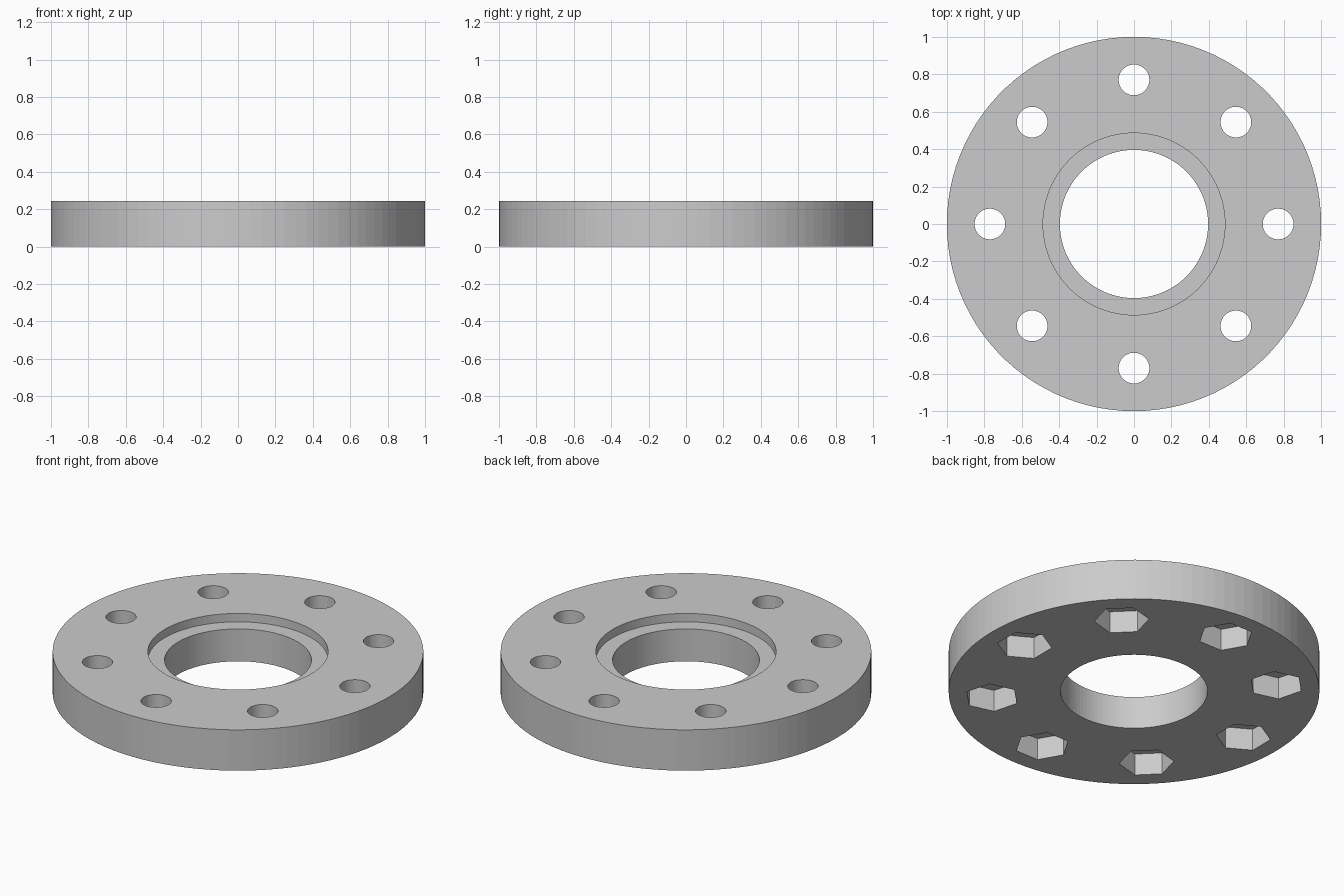
import bpy
import bmesh
from math import cos, sin, tau
from mathutils import Matrix, Vector

HEIGHT = 0.243
BOLT_COUNT = 8
BOLT_CIRCLE = 0.77

if "Cube" in bpy.data.objects:
    bpy.data.objects.remove(bpy.data.objects["Cube"], do_unlink=True)

# Single plain grey
grey = bpy.data.materials.new("plain_grey")
grey.use_nodes = True
colour = (0.6, 0.6, 0.6, 1)
grey.diffuse_color = colour
grey.node_tree.nodes["Principled BSDF"].inputs["Base Color"].default_value = colour


def make_object(name, bm):
    bmesh.ops.recalc_face_normals(bm, faces=bm.faces)
    mesh = bpy.data.meshes.new(name)
    bm.to_mesh(mesh)
    bm.free()
    mesh.materials.append(grey)
    obj = bpy.data.objects.new(name, mesh)
    bpy.context.collection.objects.link(obj)
    return obj


def lathe(name, profile, segments):
    """Revolve a closed (radius, z) profile about the z axis."""
    bm = bmesh.new()
    rings = []
    for i in range(segments):
        a = tau * i / segments
        rings.append([bm.verts.new((r * cos(a), r * sin(a), z)) for r, z in profile])
    count = len(profile)
    for i in range(segments):
        here, there = rings[i], rings[(i + 1) % segments]
        for j in range(count):
            k = (j + 1) % count
            bm.faces.new((here[j], there[j], there[k], here[k]))
    return make_object(name, bm)


def ring_of_prisms(name, sides, radius, bottom, top, twist):
    """Prisms spaced round the bolt circle, each turned to face outwards."""
    bm = bmesh.new()
    for i in range(BOLT_COUNT):
        place = (Matrix.Rotation(tau * i / BOLT_COUNT, 4, "Z")
                 @ Matrix.Translation(Vector((BOLT_CIRCLE, 0, (bottom + top) / 2)))
                 @ Matrix.Rotation(twist, 4, "Z"))
        bmesh.ops.create_cone(bm, cap_ends=True, segments=sides, radius1=radius,
                              radius2=radius, depth=top - bottom, matrix=place)
    obj = make_object(name, bm)
    obj.hide_render = True
    return obj


# Flange ring with central bore and shallow recess on top
BORE, RECESS, RECESS_Z = 0.396, 0.486, HEIGHT - 0.05
flange = lathe("flange_ring", [
    (BORE, 0), (1, 0), (1, HEIGHT),
    (RECESS, HEIGHT), (RECESS, RECESS_Z), (BORE, RECESS_Z)], 100)

# Round bolt holes, and hexagonal nut pockets with flats facing the centre
cutters = [
    ring_of_prisms("bolt_hole_cutter", 48, 0.082, -0.1, HEIGHT + 0.1, 0),
    ring_of_prisms("nut_pocket_cutter", 6, 0.148, -0.1, 0.13, 0),
]
# create_cone starts at a corner on the y axis, so the flats already face radially
for cutter in cutters:
    cut = flange.modifiers.new(cutter.name, "BOOLEAN")
    cut.operation = "DIFFERENCE"
    cut.solver = "EXACT"
    cut.object = cutter

# Bake the cuts and drop the cutters
bpy.context.view_layer.update()
graph = bpy.context.evaluated_depsgraph_get()
cut_mesh = bpy.data.meshes.new_from_object(flange.evaluated_get(graph))
flange.modifiers.clear()
flange.data = cut_mesh
for cutter in cutters:
    bpy.data.objects.remove(cutter, do_unlink=True)
